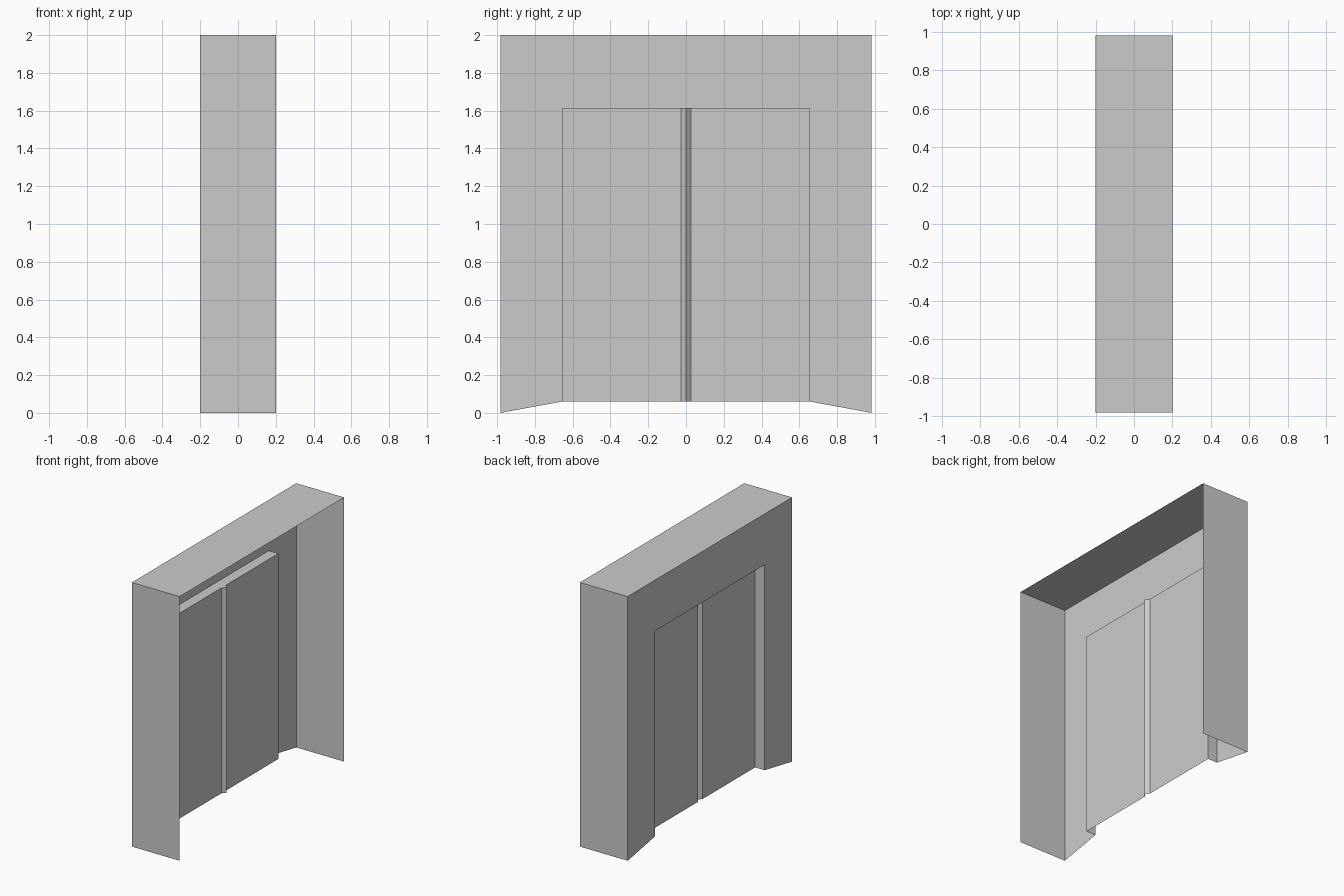
import bpy
from mathutils import Vector

if "Cube" in bpy.data.objects:
    bpy.data.objects.remove(bpy.data.objects["Cube"])

W, H = 0.983, 2.0              # half width and height of the casing
OW, OB, OT = 0.655, 0.06, 1.615  # opening half width, bottom, top
XO, XI, XD = 0.2, -0.2, -0.12    # open side, outer wall, door plane
GROOVE, RIDGE = 0.027, 0.025     # centre seam half width and depth


def make(name, verts, faces):
    mesh = bpy.data.meshes.new(name)
    mesh.from_pydata([tuple(v) for v in verts], [], faces)
    mesh.update()
    obj = bpy.data.objects.new(name, mesh)
    bpy.context.collection.objects.link(obj)
    return obj


def sheet(name, path, offset):
    """Sweep an open path along an offset to make a thin folded sheet."""
    n = len(path)
    pts = [Vector(p) for p in path]
    verts = pts + [p + Vector(offset) for p in pts]
    faces = [(i, i + 1, n + i + 1, n + i) for i in range(n - 1)]
    return make(name, verts, faces)


# Outer casing: two sides and the top, open at the rear and bottom
sheet("casing", [(XI, -W, 0), (XI, -W, H), (XI, W, H), (XI, W, 0)][::-1],
      (XO - XI, 0, 0))

# Wall around the doorway, with sloping lower edges
outline = [(-W, 0), (-W, H), (W, H), (W, 0),
           (OW, OB), (OW, OT), (-OW, OT), (-OW, OB)]
make("door_surround", [(XI, y, z) for y, z in outline],
     [(0, 7, 6, 1), (1, 6, 5, 2), (2, 5, 4, 3)][::1])
bpy.data.objects["door_surround"].data.flip_normals()

# Recess lining: jambs and head
sheet("recess_lining", [(XI, -OW, OB), (XI, -OW, OT), (XI, OW, OT), (XI, OW, OB)],
      (XD - XI, 0, 0))

# Double door with a V groove at the meeting line
seam = [(-OW, 0), (-GROOVE, 0), (0, RIDGE), (GROOVE, 0), (OW, 0)]
sheet("double_door", [(XD + d, y, OB) for y, d in seam][::-1], (0, 0, OT - OB))

# Cap over the top of the groove
make("groove_cap", [(XD + d, y, OT) for y, d in seam[1:4]], [(0, 1, 2)])
